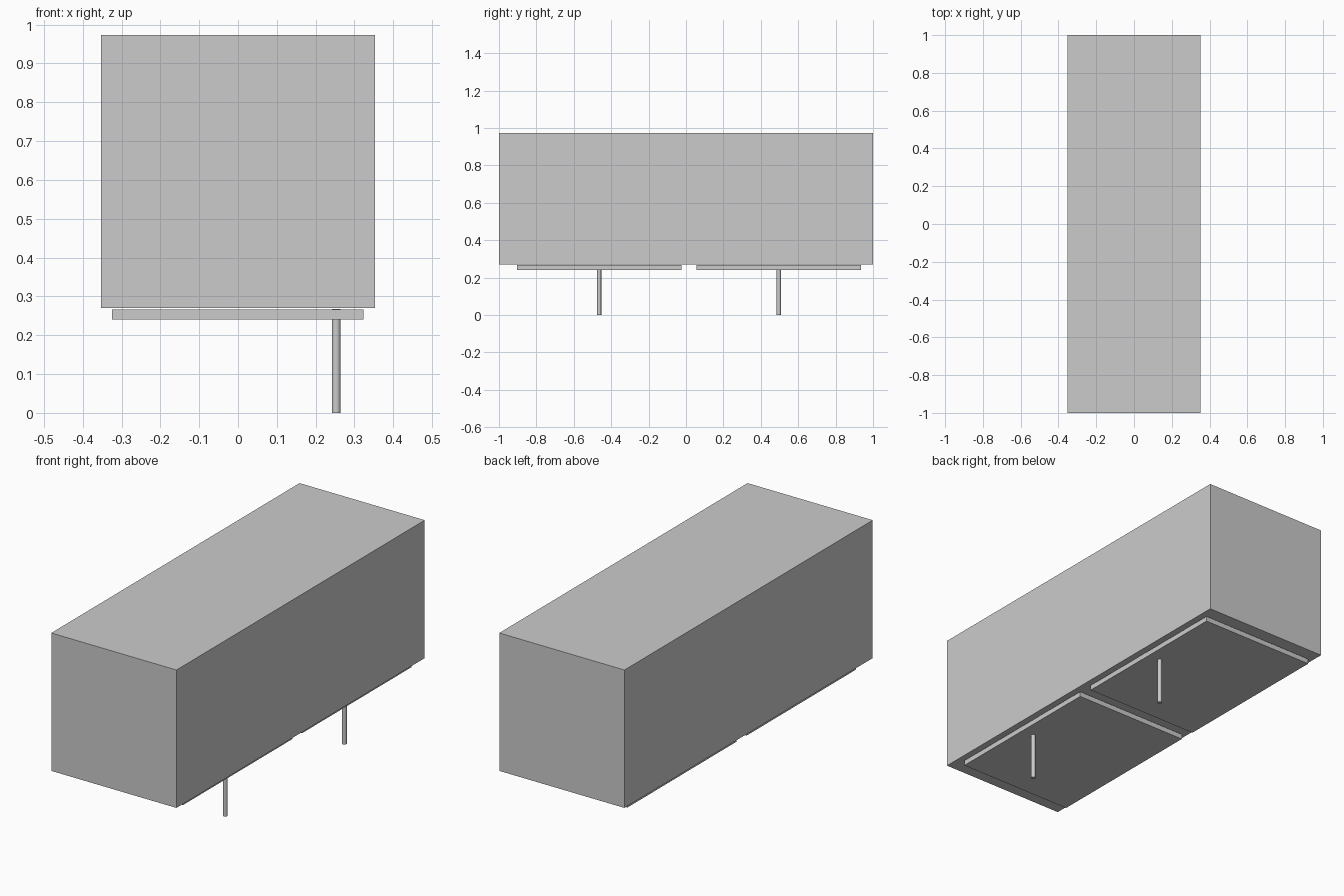
import bpy
import math

if "Cube" in bpy.data.objects:
    bpy.data.objects.remove(bpy.data.objects["Cube"])


def box(name, x, y, z):
    """Box from (min, max) extents on each axis."""
    bpy.ops.mesh.primitive_cube_add(
        size=1, location=[(a + b) / 2 for a, b in (x, y, z)])
    ob = bpy.context.object
    ob.name = name
    ob.scale = [b - a for a, b in (x, y, z)]
    bpy.ops.object.transform_apply(location=False, rotation=False, scale=True)
    return ob


def post(name, x, y, top, radius):
    """Round smooth post standing on the ground."""
    bpy.ops.mesh.primitive_cylinder_add(
        vertices=32, radius=radius, depth=top, location=(x, y, top / 2))
    ob = bpy.context.object
    ob.name = name
    bpy.ops.object.shade_smooth_by_angle(angle=math.radians(40))
    return ob


# Main body
box("body", (-0.353, 0.353), (-1, 1), (0.27, 0.973))

# Two underside panels, each with a thin post through its middle
for label, y in (("front", -0.464), ("back", 0.496)):
    box(label + "_panel", (-0.325, 0.323), (y - 0.44, y + 0.44), (0.24, 0.266))
    post(label + "_post", 0.253, y, 0.268, 0.011)
